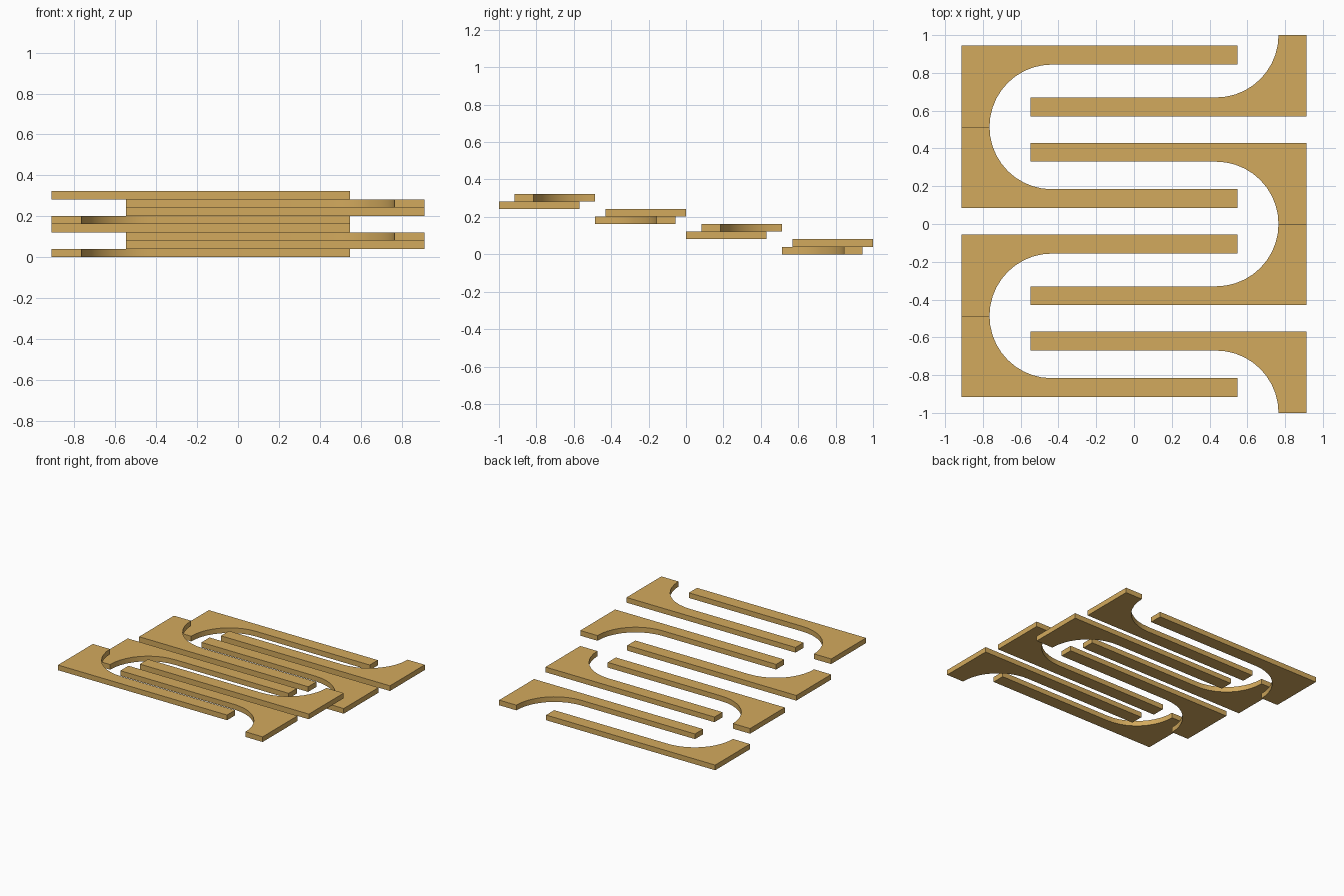
import bpy, bmesh, math

if "Cube" in bpy.data.objects:
    bpy.data.objects.remove(bpy.data.objects["Cube"])

PITCH = 0.0403          # height of each flat layer
LENGTH, ARM = 0.43, 0.10
X_OUT, X_IN, X_TIP = -0.913, -0.765, 0.547
SEGS = 10


def bracket(name, z, y_split, side, up):
    """Flat L bracket: spine starts at y_split, arm at its far end.
    side=1 puts the spine on the left, -1 on the right; up is the arm direction."""
    r = LENGTH - ARM
    pts = [(X_OUT, 0), (X_IN, 0)]
    # rounded inner corner from spine to arm
    for i in range(1, SEGS + 1):
        a = math.pi - i * math.pi / 2 / SEGS
        pts.append((X_IN + r + r * math.cos(a), r * math.sin(a)))
    pts += [(X_TIP, r), (X_TIP, LENGTH), (X_OUT, LENGTH)]

    bm = bmesh.new()
    face = bm.faces.new([bm.verts.new((side * x, y_split + up * y, z)) for x, y in pts])
    ext = bmesh.ops.extrude_face_region(bm, geom=[face])
    top = [v for v in ext["geom"] if isinstance(v, bmesh.types.BMVert)]
    bmesh.ops.translate(bm, verts=top, vec=(0, 0, PITCH))
    bmesh.ops.recalc_face_normals(bm, faces=bm.faces)
    mesh = bpy.data.meshes.new(name)
    bm.to_mesh(mesh)
    bm.free()
    obj = bpy.data.objects.new(name, mesh)
    bpy.context.collection.objects.link(obj)
    mesh.materials.append(tan)
    bpy.ops.object.select_all(action='DESELECT')
    obj.select_set(True)
    bpy.context.view_layer.objects.active = obj
    bpy.ops.object.shade_smooth_by_angle(angle=math.radians(30))


tan = bpy.data.materials.new("tan")
tan.diffuse_color = (0.65, 0.40, 0.11, 1)
tan.use_nodes = True
tan.node_tree.nodes["Principled BSDF"].inputs["Base Color"].default_value = tan.diffuse_color

# layers from bottom to top: split line, side, arm direction
layers = [
    (0.514, 1, 1), (1.0, -1, -1),
    (0.0, -1, 1), (0.514, 1, -1),
    (-0.4865, 1, 1), (0.0, -1, -1),
    (-1.0, -1, 1), (-0.4865, 1, -1),
]
for n, (y, side, up) in enumerate(layers):
    bracket(f"{'left' if side > 0 else 'right'}_bracket_{n + 1}", n * PITCH, y, side, up)
